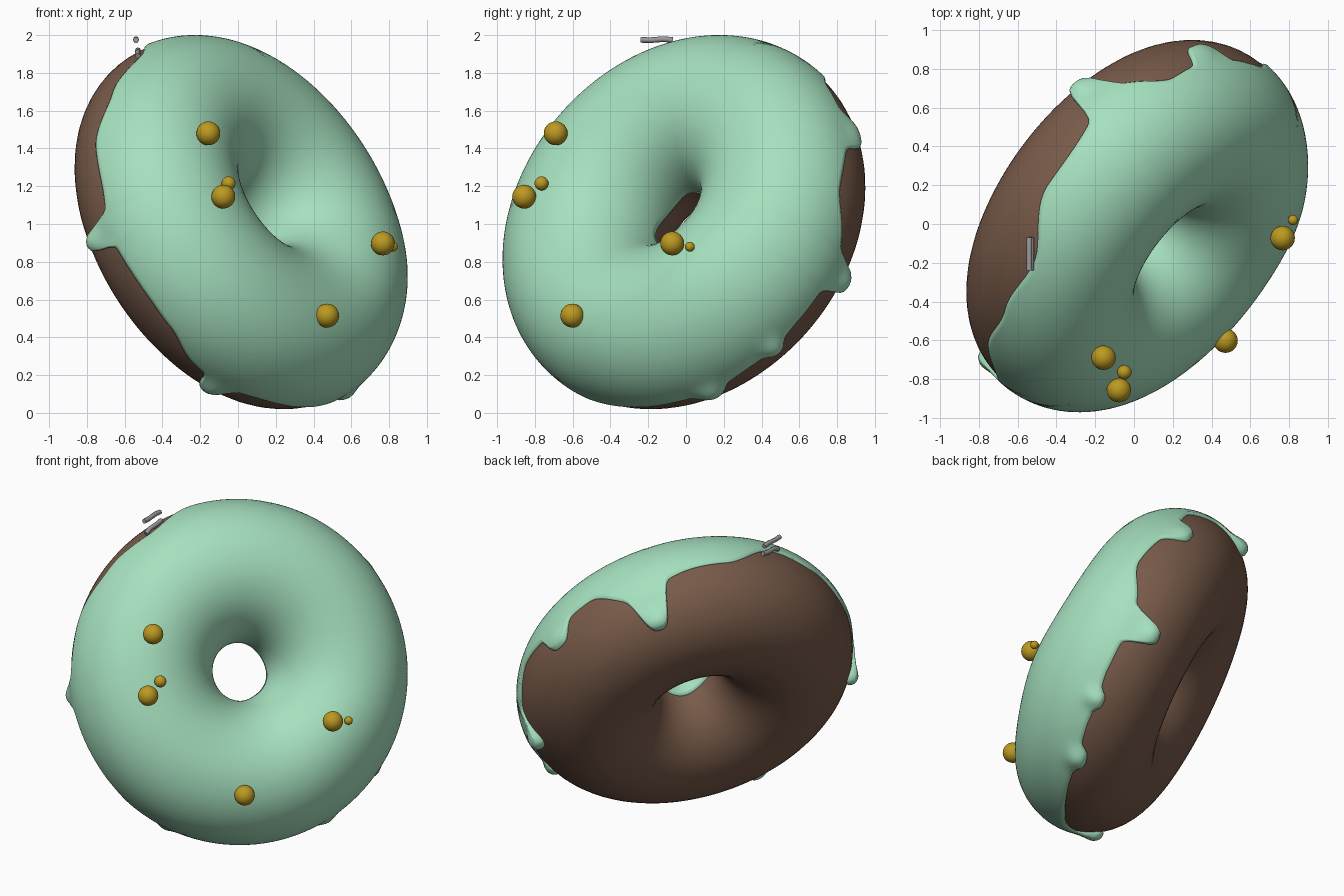
import bpy, bmesh, math
from mathutils import Vector

if "Cube" in bpy.data.objects:
    bpy.data.objects.remove(bpy.data.objects["Cube"])

# Tilted ring frame: N is the axis pointing out of the iced side
N = Vector((.70, -.54, .46)).normalized()
U = Vector((0, 0, 1)).cross(N).normalized()
V = N.cross(U)
C = Vector((0, 0, 1.0))
R, A, B_TOP, B_BACK = .625, .43, .43, .41


def mat(name, c):
    m = bpy.data.materials.new(name)
    m.diffuse_color = (*c, 1)
    m.use_nodes = True
    m.node_tree.nodes["Principled BSDF"].inputs["Base Color"].default_value = m.diffuse_color
    return m


MINT = mat("mint_icing", (.38, .75, .52))
BROWN = mat("brown_dough", (.19, .105, .068))
GOLD = mat("gold", (.50, .32, .015))
GREY = mat("grey", (.33, .32, .33))


def phi_of(p):
    p = Vector(p)
    return math.atan2(p.dot(V), p.dot(U))


def wrap(a):
    return (a + math.pi) % (2 * math.pi) - math.pi


BUMP = phi_of((.765, -.075, -.1))


def surf(phi, t, off=0.0):
    """Point on the ring; t = 0 is the outer equator, pi/2 the iced top."""
    e = U * math.cos(phi) + V * math.sin(phi)
    s = math.sin(t)
    lump = .035 * math.exp(-(wrap(phi - BUMP) / .5) ** 2) * max(0, s) ** 2
    b = B_TOP if s > 0 else B_BACK
    return C + e * (R + (A + off) * math.cos(t)) + N * ((b + off + lump) * s)


def grid_object(name, rows, material, closed_t):
    bm = bmesh.new()
    vs = [[bm.verts.new(p) for p in row] for row in rows]
    n, m = len(vs), len(vs[0])
    for i in range(n):
        for j in range(m if closed_t else m - 1):
            k, l = (i + 1) % n, (j + 1) % m
            bm.faces.new((vs[i][j], vs[k][j], vs[k][l], vs[i][l]))
    for f in bm.faces:
        f.smooth = True
    me = bpy.data.meshes.new(name)
    bm.to_mesh(me)
    bm.free()
    me.materials.append(material)
    ob = bpy.data.objects.new(name, me)
    bpy.context.collection.objects.link(ob)
    return ob


# Dough ring
grid_object("dough_ring",
            [[surf(2 * math.pi * i / 128, 2 * math.pi * j / 64) for j in range(64)]
             for i in range(128)], BROWN, True)

# Icing edge between the drips: points from the centre, turned into (angle, tube angle)
EDGE = [(-.75, -.63, .4), (-.68, -.80, .1), (-.58, -.86, -.23), (-.47, -.87, -.4),
        (-.36, -.83, -.54), (-.24, -.72, -.74), (.2, -.42, -.95), (.67, .38, -.73),
        (.71, .60, -.5), (.69, .80, -.1), (.64, .82, .2), (.2, .75, .72), (-.1, .68, .81),
        (-.19, .52, .92), (-.45, .2, .95), (-.53, -.2, .9), (-.68, -.45, .7)]
EDGE = sorted((phi_of(p), math.asin(Vector(p).dot(N) / A)) for p in EDGE)

# Drips: direction from centre, height of the tip along the axis, half width, knob size
DRIPS = [((-.28, .70, .68), -.30, .10, .045), ((.34, .87, .46), -.08, .10, .02),
         ((.56, .88, -.33), -.25, .09, .045), ((.68, .47, -.66), -.12, .06, .03),
         ((.57, .13, -.88), -.14, .08, .035), ((-.18, -.53, -.88), -.25, .08, .035),
         ((-.77, -.70, -.10), -.25, .07, .04)]
DRIPS = [(phi_of(d), math.asin(h / A), w, k) for d, h, w, k in DRIPS]


def rim(phi):
    phi = wrap(phi)
    pts = [(EDGE[-1][0] - 2 * math.pi, EDGE[-1][1])] + EDGE + \
          [(EDGE[0][0] + 2 * math.pi, EDGE[0][1])]
    base = 0
    for (a, ta), (b, tb) in zip(pts, pts[1:]):
        if a <= phi <= b:
            f = (phi - a) / (b - a)
            base = ta + (tb - ta) * f * f * (3 - 2 * f)
            break
    t = base
    for p, tip, w, k in DRIPS:
        x = abs(wrap(phi - p))
        g = .8 * math.exp(-(x / w) ** 4) + .2 * math.exp(-(x / (2 * w)) ** 2)
        t = min(t, base + (tip - base) * g)
    return t


def icing_offset(phi, t):
    off = .016
    for p, tip, w, k in DRIPS:
        d2 = (wrap(phi - p) / (.9 * w)) ** 2 + ((t - tip - .13) / .16) ** 2
        off += k * math.exp(-d2)
    return off


# Icing shell with rolled-in edges
rows = []
NP, NT = 320, 60
for i in range(NP):
    phi = 2 * math.pi * i / NP
    t0, t1 = rim(phi), math.pi + .02 + .06 * math.sin(3 * phi)
    row = [surf(phi, t0 + .01, -.012)]
    for j in range(NT + 1):
        t = t0 + (t1 - t0) * (j / NT) ** 1.4
        edge = min(1, .45 + (t - t0) / .08)
        row.append(surf(phi, t, icing_offset(phi, t) * edge))
    row.append(surf(phi, t1, -.012))
    rows.append(row)
grid_object("icing", rows, MINT, False)

# Gold balls
BALLS = [(-.157, -.69, 1.48, .063), (-.078, -.857, 1.145, .063), (-.05, -.765, 1.215, .037),
         (.767, -.073, .897, .063), (.82, .02, .88, .026), (.472, -.602, .515, .063)]
for i, (x, y, z, r) in enumerate(BALLS):
    bpy.ops.mesh.primitive_uv_sphere_add(segments=24, ring_count=16, radius=r, location=(x, y, z))
    ob = bpy.context.object
    ob.name = f"gold_ball_{i + 1}"
    ob.data.materials.append(GOLD)
    bpy.ops.object.shade_smooth()

# Grey bent sprinkles
RODS = [[(-.54, -.24, 1.975), (-.54, -.19, 1.973), (-.54, -.12, 1.979), (-.54, -.07, 1.974)],
        [(-.53, -.235, 1.89), (-.53, -.19, 1.91), (-.53, -.12, 1.912), (-.53, -.07, 1.92)]]
for i, pts in enumerate(RODS):
    cu = bpy.data.curves.new(f"sprinkle_{i + 1}", 'CURVE')
    cu.dimensions = '3D'
    cu.bevel_depth = .015
    cu.bevel_resolution = 2
    cu.use_fill_caps = True
    s = cu.splines.new('POLY')
    s.points.add(len(pts) - 1)
    for q, p in zip(s.points, pts):
        q.co = (*p, 1)
    cu.materials.append(GREY)
    bpy.context.collection.objects.link(bpy.data.objects.new(cu.name, cu))
